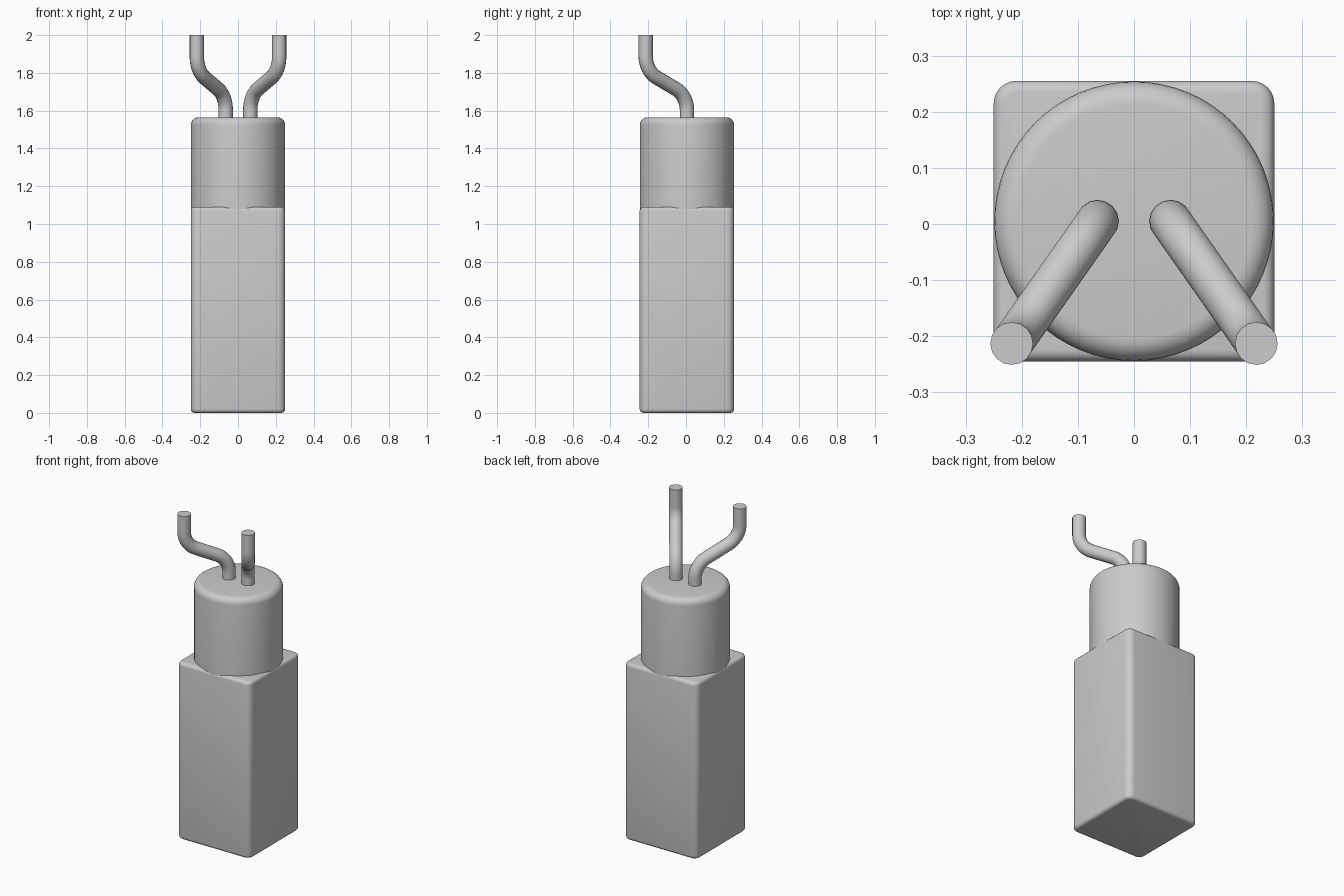
import bpy, bmesh, math
from mathutils import Vector

cube = bpy.data.objects.get("Cube")
if cube:
    bpy.data.objects.remove(cube, do_unlink=True)

CENTRE_Y = 0.005
GREY = (0.6, 0.6, 0.6, 1)

grey = bpy.data.materials.new("plain grey")
grey.use_nodes = True
grey.diffuse_color = GREY
grey.node_tree.nodes["Principled BSDF"].inputs["Base Color"].default_value = GREY


def finish(obj, angle=40):
    """Select the object, give it the material and smooth it."""
    bpy.ops.object.select_all(action='DESELECT')
    obj.select_set(True)
    bpy.context.view_layer.objects.active = obj
    if obj.type == 'CURVE':
        bpy.ops.object.convert(target='MESH')
        obj = bpy.context.object
    obj.data.materials.clear()
    obj.data.materials.append(grey)
    bpy.ops.object.shade_smooth_by_angle(angle=math.radians(angle))


def mesh_object(name, bm):
    mesh = bpy.data.meshes.new(name)
    bm.to_mesh(mesh)
    bm.free()
    obj = bpy.data.objects.new(name, mesh)
    bpy.context.collection.objects.link(obj)
    finish(obj)


def bevel(bm, edges, width, segments):
    bmesh.ops.bevel(bm, geom=edges, offset=width, segments=segments,
                    profile=0.5, affect='EDGES', clamp_overlap=True)


def upright(edge):
    a, b = edge.verts
    return abs(a.co.z - b.co.z) > 0.1


# Square body: wide rounding on the uprights, finer rounding at top and bottom
height = 1.09
bm = bmesh.new()
bmesh.ops.create_cube(bm, size=1)
for v in bm.verts:
    v.co = Vector((v.co.x * 0.5, v.co.y * 0.5 + CENTRE_Y, (v.co.z + 0.5) * height))
bevel(bm, [e for e in bm.edges if upright(e)], 0.04, 6)
bevel(bm, [e for e in bm.edges if not upright(e)], 0.02, 4)
mesh_object("square_body", bm)

# Round cap, sunk slightly into the body
low, high = 1.03, 1.565
bm = bmesh.new()
bmesh.ops.create_cone(bm, cap_ends=True, segments=64, radius1=0.249,
                      radius2=0.249, depth=high - low)
bmesh.ops.translate(bm, verts=bm.verts, vec=(0, CENTRE_Y, (low + high) / 2))
rim = [e for e in bm.edges if all(v.co.z > high - 0.01 for v in e.verts)]
bevel(bm, rim, 0.04, 6)
mesh_object("round_cap", bm)


# Cranked pipes: a polyline whose two corners are rounded with Bezier arcs
def pipe(name, side):
    start, low_bend, high_bend, end = [
        Vector((side * x, y, z)) for x, y, z in (
            (0.065, CENTRE_Y, 1.53), (0.065, CENTRE_Y, 1.68),
            (0.218, -0.213, 1.81), (0.218, -0.213, 2.0))]
    up = Vector((0, 0, 1))
    slant = (high_bend - low_bend).normalized()
    reach = 0.075
    knots = [(start, up), (low_bend - up * reach, up),
             (low_bend + slant * reach, slant),
             (high_bend - slant * reach, slant),
             (high_bend + up * reach, up), (end, up)]
    curve = bpy.data.curves.new(name, 'CURVE')
    curve.dimensions = '3D'
    curve.bevel_depth = 0.038
    curve.bevel_resolution = 6
    curve.use_fill_caps = True
    curve.resolution_u = 10
    spline = curve.splines.new('BEZIER')
    spline.bezier_points.add(len(knots) - 1)
    for point, (co, direction) in zip(spline.bezier_points, knots):
        point.handle_left_type = point.handle_right_type = 'FREE'
        point.co = co
        point.handle_left = co - direction * reach * 0.58
        point.handle_right = co + direction * reach * 0.58
    obj = bpy.data.objects.new(name, curve)
    bpy.context.collection.objects.link(obj)
    finish(obj)


pipe("left_pipe", 1)
pipe("right_pipe", -1)
